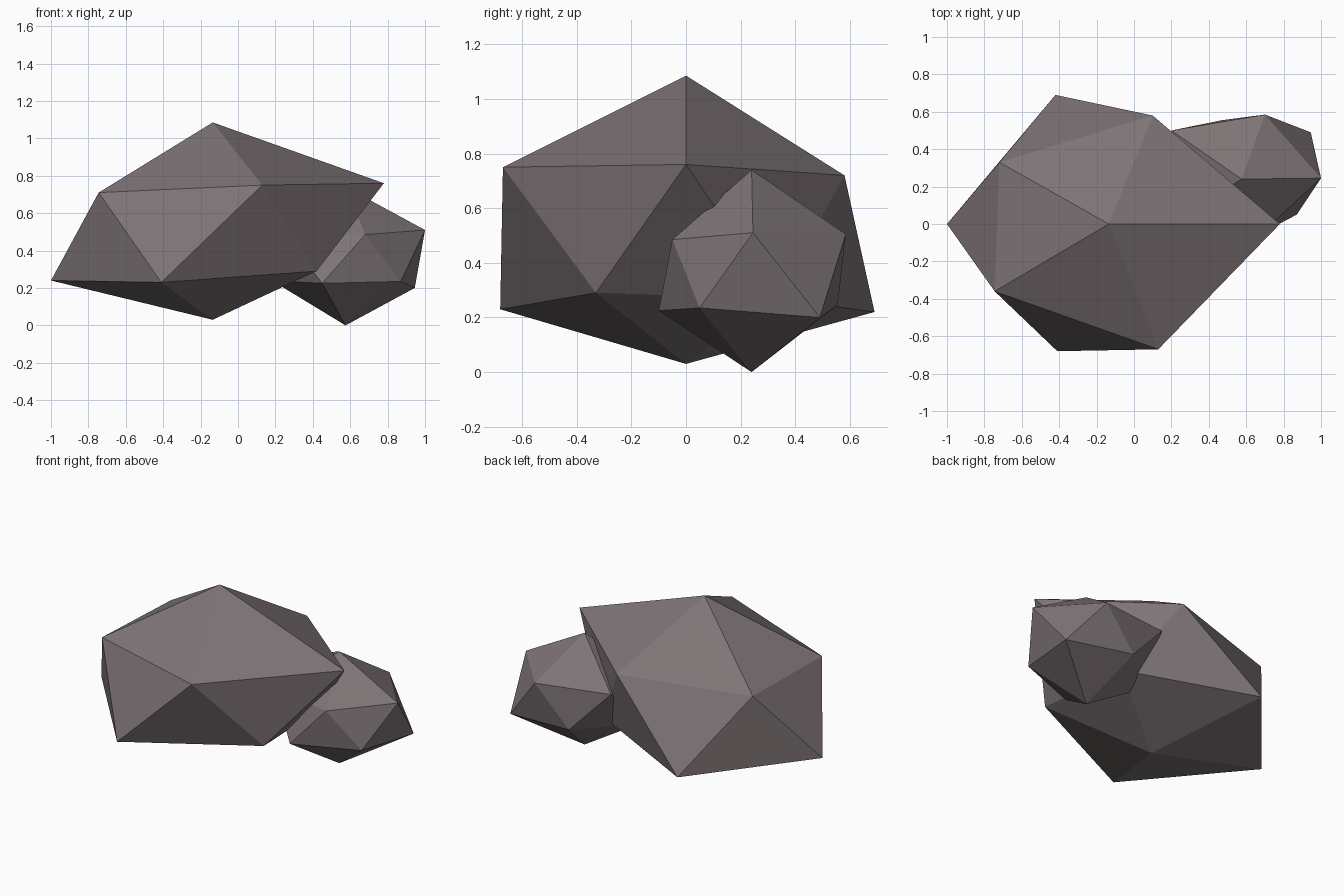
import bpy
import bmesh
import math

cube = bpy.data.objects.get("Cube")
if cube:
    bpy.data.objects.remove(cube, do_unlink=True)

stone = bpy.data.materials.new("warm_grey_stone")
stone.use_nodes = True
colour = (0.21, 0.175, 0.185, 1)
stone.diffuse_color = colour
bsdf = next(n for n in stone.node_tree.nodes if n.type == "BSDF_PRINCIPLED")
bsdf.inputs["Base Color"].default_value = colour
bsdf.inputs["Roughness"].default_value = 0.9


def angle(v):
    return round(math.degrees(math.atan2(v.co.y, v.co.x))) % 360


def rock(name, top, upper, lower, bottom):
    """Icosahedron whose poles and rings are pulled to an irregular shape."""
    bm = bmesh.new()
    bmesh.ops.create_icosphere(bm, subdivisions=1, radius=1)
    # Ring corners run counter-clockwise, starting at +x
    by_height = (
        ([v for v in bm.verts if v.co.z > 0.9], [top]),
        ([v for v in bm.verts if 0 < v.co.z < 0.9], upper),
        ([v for v in bm.verts if -0.9 < v.co.z < 0], lower),
        ([v for v in bm.verts if v.co.z < -0.9], [bottom]),
    )
    for verts, points in by_height:
        for v, p in zip(sorted(verts, key=angle), points):
            v.co = p
    bmesh.ops.recalc_face_normals(bm, faces=bm.faces)
    mesh = bpy.data.meshes.new(name)
    bm.to_mesh(mesh)
    bm.free()
    mesh.materials.append(stone)
    obj = bpy.data.objects.new(name, mesh)
    bpy.context.collection.objects.link(obj)
    return obj


# Large boulder
rock("large_rock",
     top=(-0.135, 0, 1.085),
     upper=[(0.78, 0, 0.76), (0.10, 0.58, 0.72), (-0.72, 0.33, 0.70),
            (-0.745, -0.36, 0.71), (0.13, -0.67, 0.75)],
     lower=[(0.37, 0.33, 0.27), (-0.42, 0.69, 0.22), (-1, 0, 0.24),
            (-0.41, -0.68, 0.23), (0.42, -0.33, 0.29)],
     bottom=(-0.135, 0, 0.03))

# Small boulder leaning against it
rock("small_rock",
     top=(0.575, 0.24, 0.74),
     upper=[(1, 0.245, 0.51), (0.70, 0.585, 0.505), (0.20, 0.50, 0.53),
            (0.25, 0.03, 0.49), (0.68, -0.05, 0.485)],
     lower=[(0.945, 0.49, 0.20), (0.47, 0.555, 0.245), (0.18, 0.24, 0.24),
            (0.45, -0.10, 0.225), (0.87, 0.05, 0.235)],
     bottom=(0.575, 0.24, 0))
